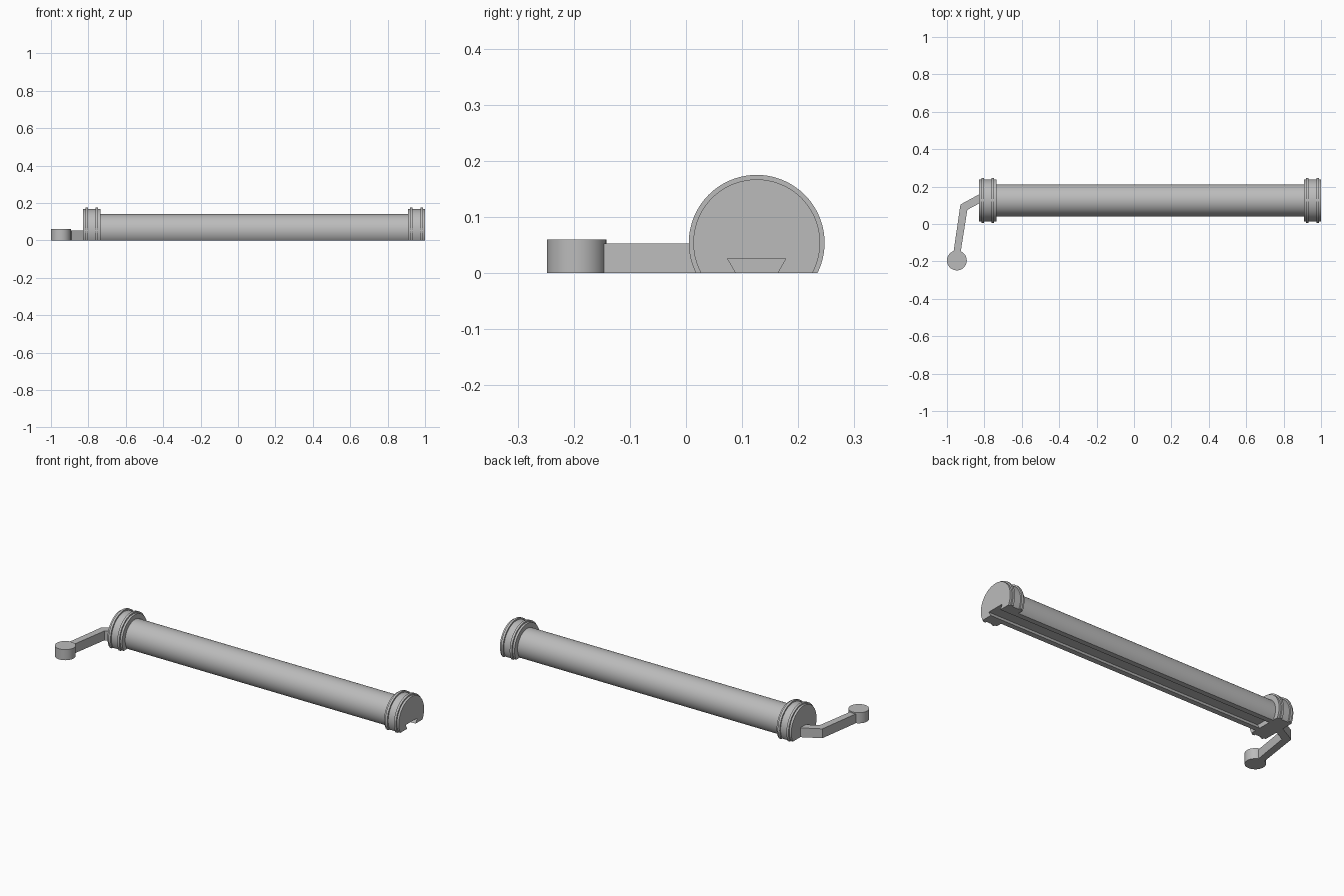
import bpy, bmesh, math

cube = bpy.data.objects.get("Cube")
if cube:
    bpy.data.objects.remove(cube, do_unlink=True)

AXIS_Y, AXIS_Z = 0.126, 0.054
SEGMENTS = 72

grey = bpy.data.materials.new("plain_grey")
grey.use_nodes = True
colour = (0.5, 0.5, 0.5, 1)
grey.diffuse_color = colour
grey.node_tree.nodes["Principled BSDF"].inputs["Base Color"].default_value = colour


def loft(name, rings):
    """Join closed rings of equal length and close both ends."""
    bm = bmesh.new()
    loops = [[bm.verts.new(p) for p in ring] for ring in rings]
    n = len(loops[0])
    for a, b in zip(loops, loops[1:]):
        for i in range(n):
            j = (i + 1) % n
            bm.faces.new((a[i], a[j], b[j], b[i]))
    bm.faces.new(loops[0])
    bm.faces.new(loops[-1])
    bmesh.ops.recalc_face_normals(bm, faces=bm.faces)
    mesh = bpy.data.meshes.new(name)
    bm.to_mesh(mesh)
    bm.free()
    mesh.materials.append(grey)
    obj = bpy.data.objects.new(name, mesh)
    bpy.context.collection.objects.link(obj)
    bpy.ops.object.select_all(action='DESELECT')
    obj.select_set(True)
    bpy.context.view_layer.objects.active = obj
    bpy.ops.object.shade_smooth_by_angle(angle=math.radians(30))
    return obj


def section(x, radius, slot):
    """Circle cut flat at the ground, optionally with a dovetail slot."""
    start = -math.asin(AXIS_Z / radius)
    sweep = math.pi - 2 * start
    ring = []
    for i in range(SEGMENTS + 1):
        a = start + sweep * i / SEGMENTS
        ring.append((x, AXIS_Y + radius * math.cos(a), AXIS_Z + radius * math.sin(a)))
    if slot:
        for dy, z in ((-0.037, 0), (-0.052, 0.026), (0.052, 0.026), (0.037, 0)):
            ring.append((x, AXIS_Y + dy, z))
    return ring


def prism(name, outline, height):
    return loft(name, [[(x, y, z) for x, y in outline] for z in (0, height)])


# Long tube with the slot along its underside
loft("tube", [section(x, 0.086, True) for x in (-0.738, 0.908)])

# Ribbed end collars
LOW, HIGH = 0.113, 0.121
RIBS = [(0, LOW), (0.012, LOW), (0.012, HIGH), (0.025, HIGH), (0.025, LOW),
        (0.067, LOW), (0.067, HIGH), (0.080, HIGH), (0.080, LOW), (0.092, LOW)]
for name, x0, slot in (("left_collar", 0.908, True), ("right_collar", -0.828, False)):
    loft(name, [section(x0 + dx, r, slot) for dx, r in RIBS])

# Bent crank arm
prism("crank_arm", [(-0.82, 0.163), (-0.928, 0.104), (-0.968, -0.17),
                    (-0.93, -0.17), (-0.891, 0.076), (-0.82, 0.114)], 0.053)

# Round knob at the end of the arm
prism("crank_knob", [(-0.947 + 0.053 * math.cos(math.tau * i / 48),
                      -0.195 + 0.053 * math.sin(math.tau * i / 48)) for i in range(48)], 0.06)
